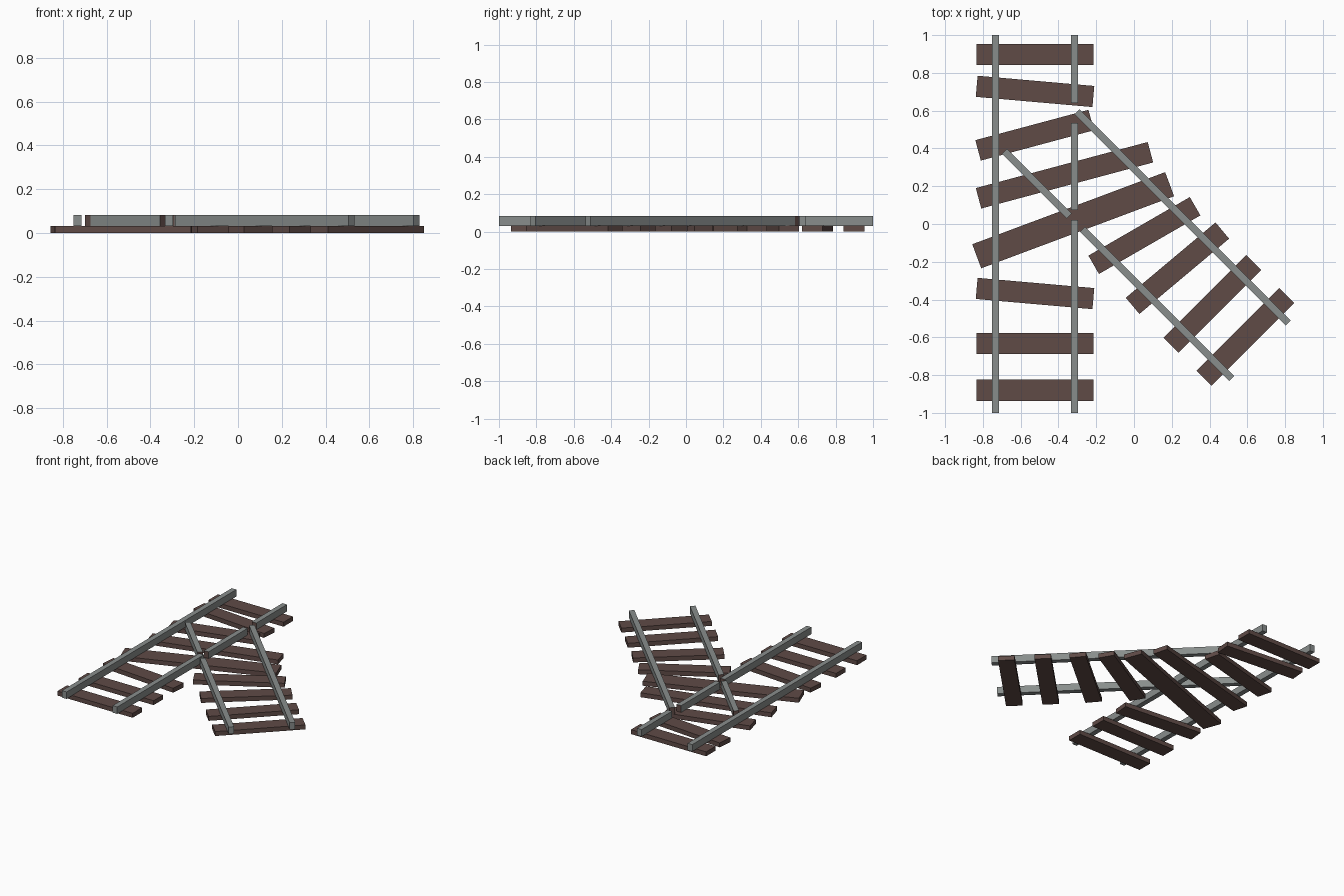
import bpy, bmesh, math
from mathutils import Matrix, Vector

if "Cube" in bpy.data.objects:
    bpy.data.objects.remove(bpy.data.objects["Cube"])


def material(name, rgb):
    m = bpy.data.materials.new(name)
    m.diffuse_color = (*rgb, 1)
    m.use_nodes = True
    m.node_tree.nodes["Principled BSDF"].inputs["Base Color"].default_value = m.diffuse_color
    return m


BROWN = material("dark brown wood", (0.115, 0.07, 0.062))
GREY = material("steel grey", (0.25, 0.27, 0.265))
SLEEPER_TOP, RAIL_TOP, RAIL_WIDTH = 0.033, 0.083, 0.038


def box(bm, x, y, z0, z1, length, width, angle):
    mat = (Matrix.Translation((x, y, (z0 + z1) / 2)) @ Matrix.Rotation(angle, 4, 'Z')
           @ Matrix.Diagonal((length, width, z1 - z0, 1)))
    bmesh.ops.create_cube(bm, size=1, matrix=mat)


def finish(bm, name, mats):
    me = bpy.data.meshes.new(name)
    bm.normal_update()
    bm.to_mesh(me)
    bm.free()
    for m in mats:
        me.materials.append(m)
    bpy.context.collection.objects.link(bpy.data.objects.new(name, me))


def sleeper(x, y, angle, length=0.62, width=0.112):
    bm = bmesh.new()
    box(bm, x, y, 0, SLEEPER_TOP, length, width, math.radians(angle))
    finish(bm, "sleeper", [BROWN])


def rail(name, a, b, cut_a=False, cut_b=False, tip=0.0):
    """Rail from a to b; cut ends show brown, optionally along a short tip."""
    a, b = Vector(a), Vector(b)
    d = b - a
    mid = (a + b) / 2
    bm = bmesh.new()
    box(bm, mid.x, mid.y, SLEEPER_TOP - 0.002, RAIL_TOP, d.length, RAIL_WIDTH,
        math.atan2(d.y, d.x))
    axis = Vector((d.x, d.y, 0)).normalized()
    start = Vector((a.x, a.y, 0))
    if tip:
        bmesh.ops.bisect_plane(bm, geom=bm.verts[:] + bm.edges[:] + bm.faces[:],
                               plane_co=start + axis * tip, plane_no=axis)
    bm.normal_update()
    for f in bm.faces:
        t = (f.calc_center_median() - start).dot(axis)
        along = f.normal.dot(axis)
        if (cut_a and along < -0.9) or (cut_b and along > 0.9):
            f.material_index = 1
        elif t < tip and abs(f.normal.z) < 0.5:
            f.material_index = 1
    finish(bm, name, [GREY, BROWN])


# sleepers under the straight track
for y, ang in ((0.898, 0), (0.702, -5), (-0.368, -5), (-0.633, 0), (-0.88, 0)):
    sleeper(-0.524, y, ang)
# fanned sleepers through the switch
sleeper(-0.526, 0.47, 15)
sleeper(-0.368, 0.258, 15, 0.942)
sleeper(-0.322, 0.02, 20.5, 1.09, 0.136)
# sleepers under the branch track
for x, y, ang in ((0.055, -0.061, 30), (0.23, -0.234, 40),
                  (0.415, -0.423, 45), (0.59, -0.597, 45)):
    sleeper(x, y, ang)

# straight rails, the inner one gapped where the branch crosses
rail("outer_straight_rail", (-0.733, 1), (-0.733, -1))
XR = -0.315
rail("inner_straight_rail_back", (XR, 0.64), (XR, 1), cut_a=True)
rail("inner_straight_rail_middle", (XR, 0.075), (XR, 0.535), True, True)
rail("inner_straight_rail_front", (XR, 0.02), (XR, -1), cut_a=True)

# diagonal branch rails
rail("branch_rail_right", (-0.302, 0.594), (0.816, -0.524), cut_a=True, tip=0.035)
rail("branch_rail_left_back", (-0.686, 0.386), (-0.342, 0.042), True, True, tip=0.035)
rail("branch_rail_left_front", (-0.272, -0.028), (0.518, -0.818), cut_a=True)
